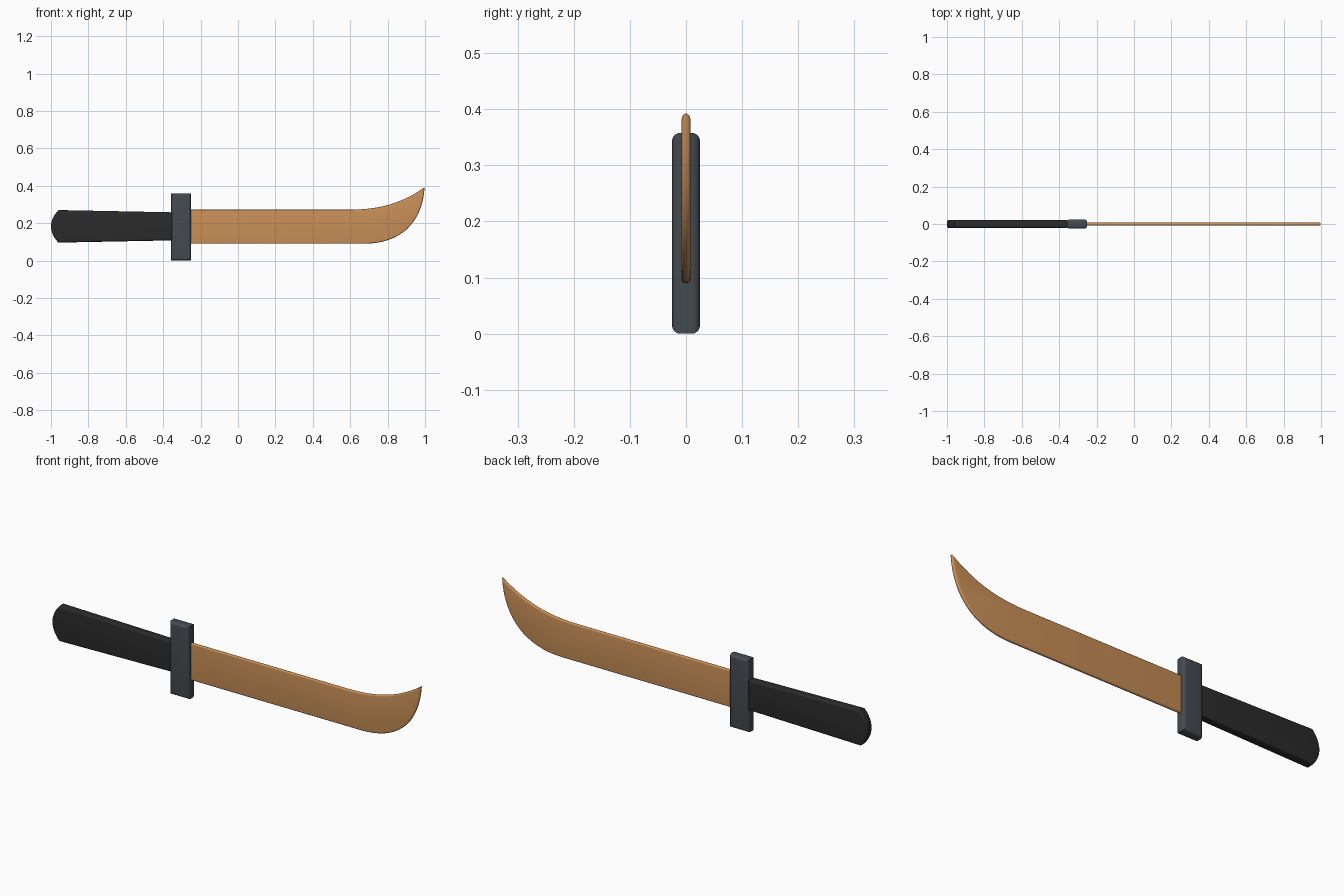
import bpy, bmesh, math
from mathutils import Vector

if "Cube" in bpy.data.objects:
    bpy.data.objects.remove(bpy.data.objects["Cube"])


def material(name, rgb):
    m = bpy.data.materials.new(name)
    m.diffuse_color = (*rgb, 1)
    m.use_nodes = True
    m.node_tree.nodes["Principled BSDF"].inputs["Base Color"].default_value = m.diffuse_color
    return m


def cubic(a, b, c, d, n):
    """Points along a cubic curve, both ends included."""
    a, b, c, d = map(Vector, (a, b, c, d))
    out = []
    for i in range(n + 1):
        t = i / n
        s = 1 - t
        out.append(a * s**3 + b * 3 * s * s * t + c * 3 * s * t * t + d * t**3)
    return out


def inset(pts, dist):
    """Move a counter-clockwise outline inwards with mitred corners."""
    out = []
    for i, p in enumerate(pts):
        e1 = (p - pts[i - 1]).normalized()
        e2 = (pts[(i + 1) % len(pts)] - p).normalized()
        n1, n2 = Vector((-e1.y, e1.x)), Vector((-e2.y, e2.x))
        out.append(p + (n1 + n2) * dist / max(1 + n1.dot(n2), 0.3))
    return out


def rounded_plate(name, outline, half, radius, mat, segs=5):
    """Side-view outline (x, z) given thickness in y and rounded rims."""
    pts = [Vector(p) for p in outline]
    steps = [math.pi / 2 * i / segs for i in range(segs + 1)]
    rim = [(radius * (1 - math.cos(a)), half - radius + radius * math.sin(a)) for a in steps]
    layers = [(d, -y) for d, y in reversed(rim)] + rim
    bm = bmesh.new()
    rings = [[bm.verts.new((p.x, y, p.y)) for p in inset(pts, d)] for d, y in layers]
    n = len(pts)
    for lo, hi in zip(rings, rings[1:]):
        for i in range(n):
            j = (i + 1) % n
            bm.faces.new((lo[i], lo[j], hi[j], hi[i]))
    bm.faces.new(rings[0])
    bm.faces.new(rings[-1])
    bmesh.ops.recalc_face_normals(bm, faces=bm.faces)
    me = bpy.data.meshes.new(name)
    bm.to_mesh(me)
    bm.free()
    me.materials.append(mat)
    ob = bpy.data.objects.new(name, me)
    bpy.context.collection.objects.link(ob)
    bpy.ops.object.select_all(action='DESELECT')
    ob.select_set(True)
    bpy.context.view_layer.objects.active = ob
    bpy.ops.object.shade_smooth_by_angle(angle=math.radians(35))
    return ob


bronze = material("bronze", (0.59, 0.28, 0.097))
black = material("black_grip", (0.024, 0.024, 0.024))
grey = material("slate_grey", (0.058, 0.069, 0.08))

# Blade: straight back, belly sweeping up to a raised point
belly = cubic((0.67, 0.09), (0.87, 0.09), (0.985, 0.2), (0.998, 0.392), 16)
spine = cubic((0.998, 0.392), (0.87, 0.302), (0.75, 0.272), (0.59, 0.272), 12)
rounded_plate("blade", [(-0.258, 0.09)] + belly + spine[1:] + [(-0.258, 0.272)],
              0.008, 0.0065, bronze)

# Guard: upright bar
rounded_plate("guard", [(-0.357, 0), (-0.251, 0), (-0.251, 0.358), (-0.357, 0.358)],
              0.025, 0.015, grey)

# Handle: widens towards a curved butt
butt = cubic((-0.96, 0.27), (-1.013, 0.215), (-1.013, 0.15), (-0.96, 0.096), 12)
rounded_plate("handle", butt + [(-0.35, 0.108), (-0.35, 0.258)], 0.021, 0.01, black)
